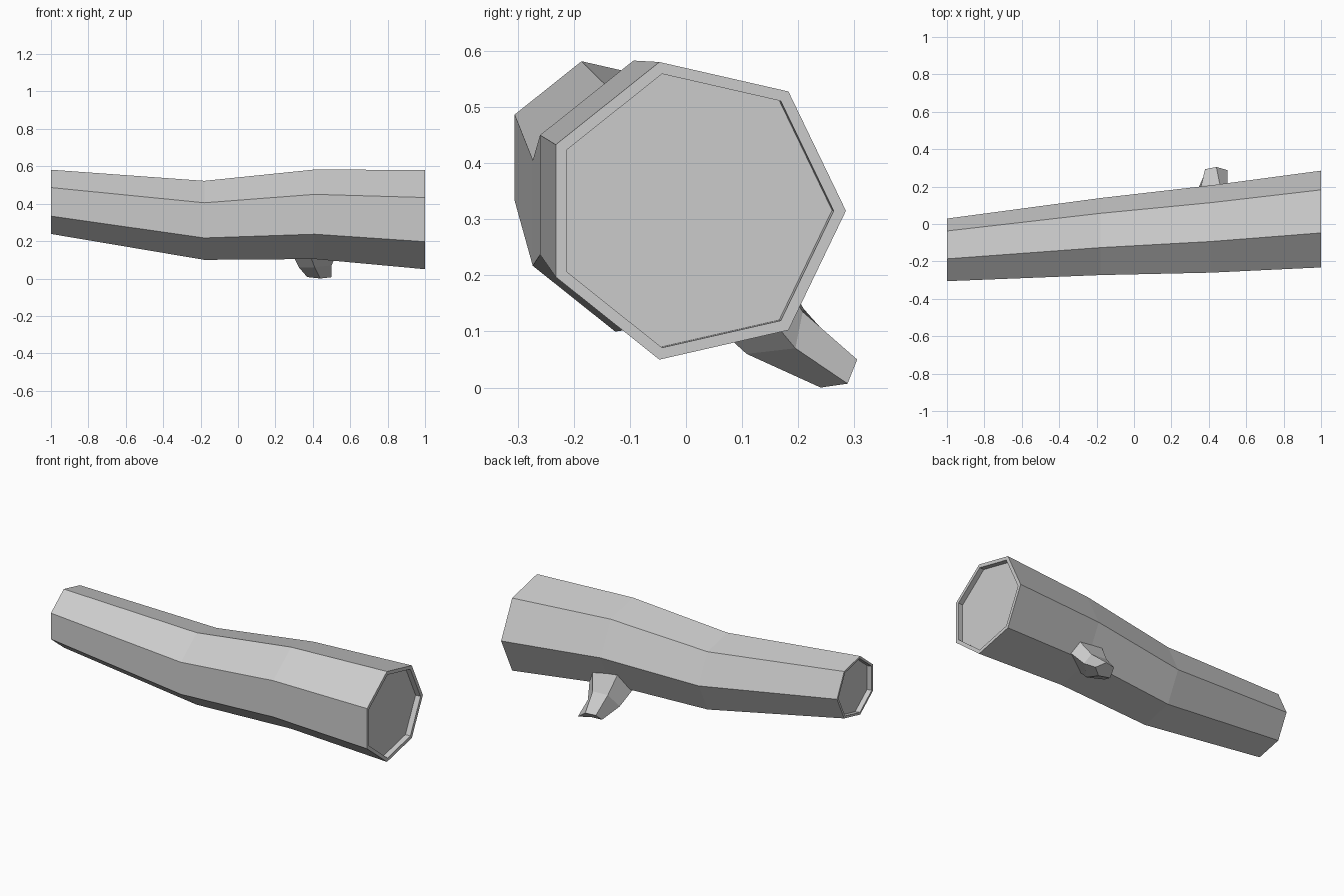
import bpy, bmesh, math

if "Cube" in bpy.data.objects:
    bpy.data.objects.remove(bpy.data.objects["Cube"])


def loft(bm, rings):
    """Join successive rings of points with quads; return the vertex loops."""
    loops = [[bm.verts.new(p) for p in ring] for ring in rings]
    for a, b in zip(loops, loops[1:]):
        n = len(a)
        for i in range(n):
            j = (i + 1) % n
            bm.faces.new((a[i], a[j], b[j], b[i]))
    bm.faces.new(loops[0][::-1])
    bm.faces.new(loops[-1])
    return loops


def finish(name, bm):
    bmesh.ops.recalc_face_normals(bm, faces=bm.faces[:])
    mesh = bpy.data.meshes.new(name)
    bm.to_mesh(mesh)
    bm.free()
    obj = bpy.data.objects.new(name, mesh)
    bpy.context.collection.objects.link(obj)
    return obj


def heptagon(x, cy, cz, r):
    return [(x, cy + r * math.cos(2 * math.pi * i / 7),
             cz + r * math.sin(2 * math.pi * i / 7)) for i in range(7)]


# Trunk: seven-sided tapering log, with a bark rim and recessed cut face at each end
depth, rim = 0.03, 0.92
left = (-0.147, 0.410, 0.176)
right = (0.013, 0.315, 0.272)
sections = [
    (-1 + depth, -0.146, 0.407, left[2] * rim),
    (-1, left[0], left[1], left[2] * rim),
    (-1, *left),
    (-0.18, -0.078, 0.311, 0.2166),
    (0.41, -0.039, 0.3435, 0.2454),
    (1, *right),
    (1, right[0], right[1], right[2] * rim),
    (1 - depth, 0.010, 0.316, right[2] * rim),
]
bm = bmesh.new()
loft(bm, [heptagon(*s) for s in sections])
finish("log_trunk", bm)

# Broken branch: five-sided stub flaring into the lower back of the trunk
base = [(0.54, 0.12, 0.16), (0.50, 0.15, 0.23), (0.34, 0.15, 0.24),
        (0.28, 0.09, 0.15), (0.38, 0.02, 0.14)]
neck = [(0.50, 0.195, 0.07), (0.46, 0.208, 0.135), (0.36, 0.21, 0.14),
        (0.325, 0.15, 0.06), (0.41, 0.108, 0.06)]
tip = [(0.50, 0.288, 0.007), (0.44, 0.305, 0.05), (0.38, 0.293, 0.047),
       (0.37, 0.25, 0.008), (0.44, 0.24, 0.0)]
bm = bmesh.new()
loft(bm, [base, neck, tip])
finish("branch_stub", bm)
